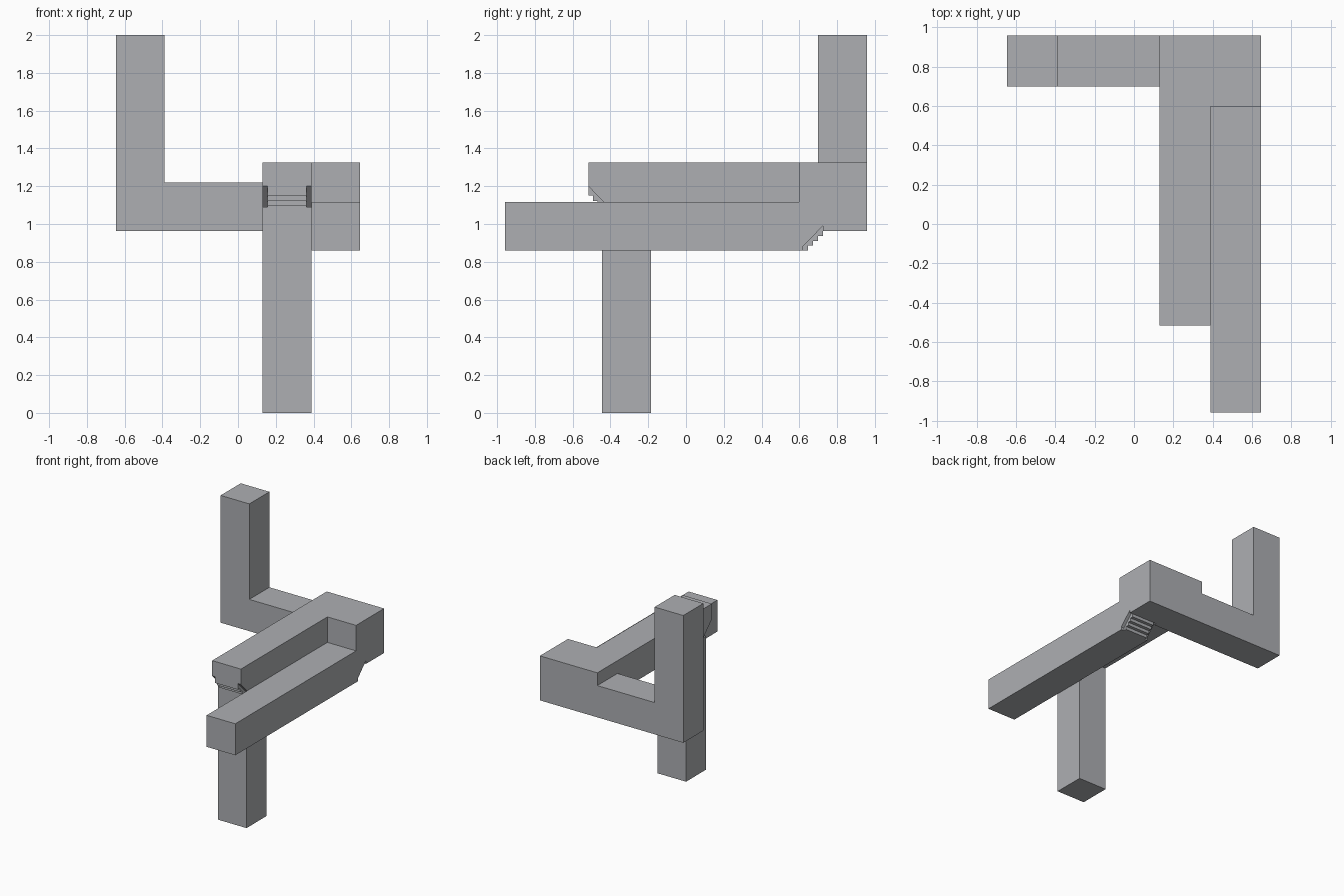
import bpy
import bmesh

if "Cube" in bpy.data.objects:
    bpy.data.objects.remove(bpy.data.objects["Cube"])

W = 0.259                      # beam thickness
X0, X1, X2, X3, X4 = -0.647, -0.388, 0.129, 0.388, 0.647
Y0, Y1 = 0.70, 0.959

mat = bpy.data.materials.new("plain_grey")
mat.diffuse_color = (0.42, 0.43, 0.45, 1.0)
mat.use_nodes = True
mat.node_tree.nodes["Principled BSDF"].inputs["Base Color"].default_value = mat.diffuse_color


def prism(name, profile, a, b, axis="x"):
    """Extrude a 2D profile along x (profile is y,z) or along y (profile is x,z)."""
    bm = bmesh.new()
    place = (lambda p, t: (t, p[0], p[1])) if axis == "x" else (lambda p, t: (p[0], t, p[1]))
    lo = [bm.verts.new(place(p, a)) for p in profile]
    hi = [bm.verts.new(place(p, b)) for p in profile]
    n = len(profile)
    bm.faces.new(lo)
    bm.faces.new(hi[::-1])
    for i in range(n):
        j = (i + 1) % n
        bm.faces.new((lo[i], hi[i], hi[j], lo[j]))
    bmesh.ops.recalc_face_normals(bm, faces=bm.faces)
    me = bpy.data.meshes.new(name)
    bm.to_mesh(me)
    bm.free()
    me.materials.append(mat)
    ob = bpy.data.objects.new(name, me)
    bpy.context.collection.objects.link(ob)
    return ob


def stairs(y, z, dy, dz, count):
    """Step outline: along y, then along z, repeated."""
    pts = [(y, z)]
    for _ in range(count):
        y += dy
        pts.append((y, z))
        z += dz
        pts.append((y, z))
    return pts


# Upper arm with its supporting post and the notched front end
frame = prism("bent_beam_frame", [
    (-0.517, 1.325), (Y1, 1.325), (Y1, 0.962), (Y0, 0.962), (Y0, 1.066),
    (-0.185, 1.066), (-0.185, 0), (-0.444, 0), (-0.444, 1.09),
    (-0.41, 1.09), (-0.517, 1.2)], X2, X3)

# Lower arm with the raised corner block and the notched underside
lower = prism("lower_arm", [
    (-0.959, 0.86), (0.62, 0.86), (0.62, 0.882), (0.725, 0.99), (0.725, 0.962),
    (Y1, 0.962), (Y1, 1.325), (0.598, 1.325), (0.598, 1.117), (-0.959, 1.117)], X3, X4)

# Back beam and tall left post
back = prism("back_beam_and_post", [
    (X0, 0.962), (0.25, 0.962), (0.25, 1.221), (X1, 1.221), (X1, 2), (X0, 2)],
    Y0, Y1, "y")

# Small steps that fill the middle of each notch
front_steps = prism("front_steps",
                    stairs(-0.517, 1.15, 0.0243, -0.0275, 2) +
                    [(-0.444, 1.095), (-0.444, 1.08), (-0.38, 1.08), (-0.38, 1.23), (-0.517, 1.23)],
                    X2 + 0.026, X3 - 0.026)
under_steps = prism("under_steps",
                    [(0.60, 0.86)] + stairs(0.62, 0.86, 0.0262, 0.0255, 4) +
                    [(0.74, 0.962), (0.74, 1.03), (0.60, 1.03)],
                    X3 + 0.026, X4 - 0.026)

# Weld everything into one solid
for part in (lower, back, front_steps, under_steps):
    mod = frame.modifiers.new("weld_" + part.name, "BOOLEAN")
    mod.operation = "UNION"
    mod.solver = "EXACT"
    mod.object = part
bpy.context.view_layer.update()
deps = bpy.context.evaluated_depsgraph_get()
solid = bpy.data.meshes.new_from_object(frame.evaluated_get(deps))
frame.modifiers.clear()
frame.data = solid
frame.data.materials.clear()
frame.data.materials.append(mat)
for p in frame.data.polygons:
    p.material_index = 0
for part in (lower, back, front_steps, under_steps):
    bpy.data.objects.remove(part, do_unlink=True)
